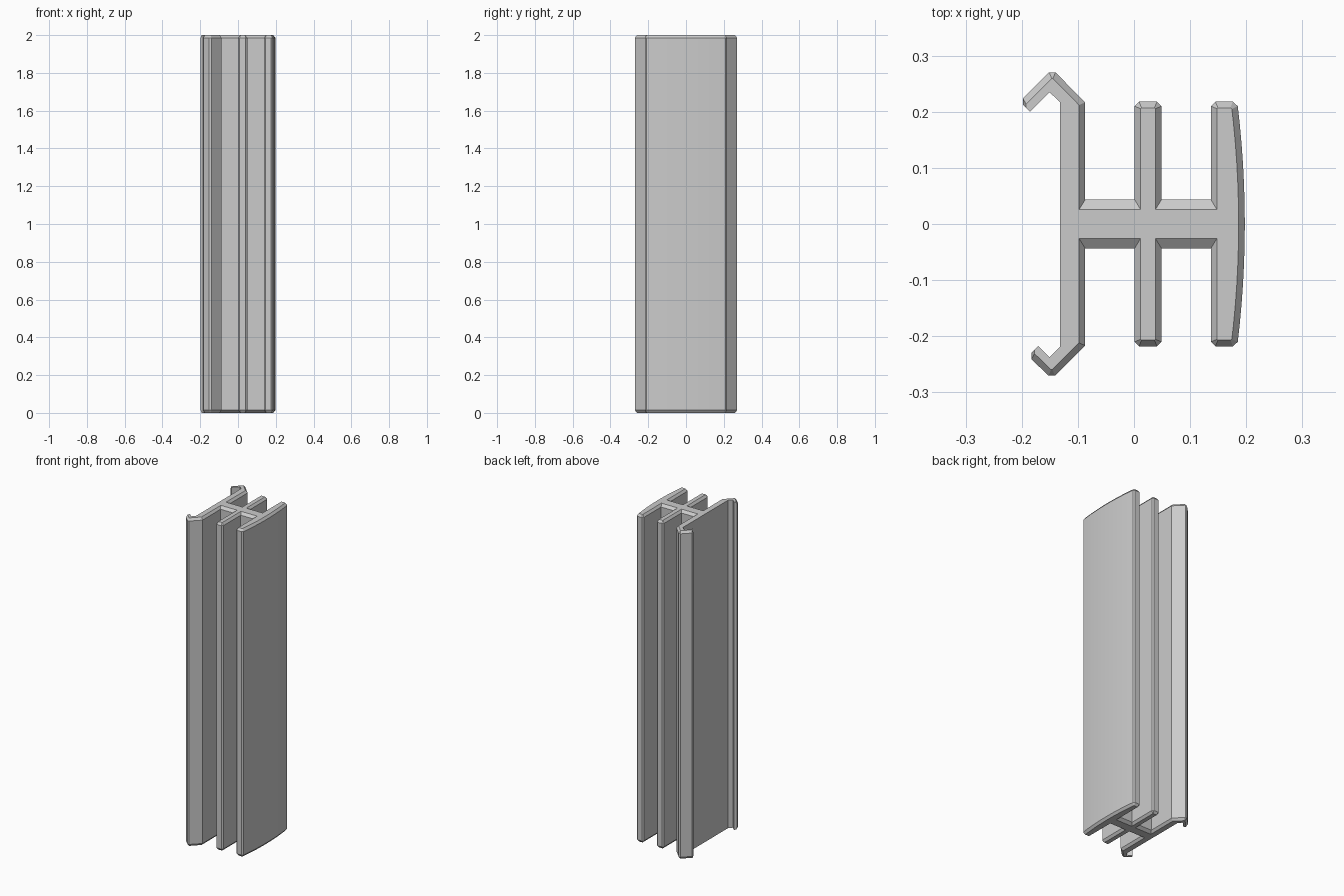
import bpy, bmesh, math
from mathutils import Vector

HEIGHT = 2.0
BEVEL_DEPTH = 0.014
CORNER_CUT = 0.008
EDGE, WEB, FLAT = 0.011, 0.018, 0.0   # bevel widths seen from above

if "Cube" in bpy.data.objects:
    bpy.data.objects.remove(bpy.data.objects["Cube"], do_unlink=True)

grey = bpy.data.materials.new("plain grey")
grey.use_nodes = True
colour = (0.6, 0.6, 0.6, 1.0)
grey.diffuse_color = colour
grey.node_tree.nodes["Principled BSDF"].inputs["Base Color"].default_value = colour

corners = []   # (position, bevel width of the following edge, corner cut)


def add(x, y, width=EDGE, cut=0.0):
    corners.append((Vector((x, y)), width, cut))


def fin_half(side):
    """Half of the middle fin, between the two webs, on one side."""
    xs = (0.049, 0.001) if side > 0 else (0.001, 0.049)
    add(xs[0], side * 0.0435)
    add(xs[0], side * 0.218, EDGE, CORNER_CUT)
    add(xs[1], side * 0.218, EDGE, CORNER_CUT)
    add(xs[1], side * 0.0435, WEB)


# Bowed face plate
add(0.137, -0.218, EDGE, CORNER_CUT)
steps = 12
for i in range(steps + 1):
    t = 2 * i / steps - 1
    add(0.184 + 0.0135 * (1 - t * t), 0.218 * t, EDGE,
        CORNER_CUT if i in (0, steps) else 0.0)
add(0.137, 0.218, EDGE, CORNER_CUT)
add(0.137, 0.0435, WEB)

# Middle fin, back half
fin_half(1)

# Clip plate with the longer back hook
add(-0.087, 0.0435)
add(-0.087, 0.2165)
add(-0.1455, 0.276, EDGE, CORNER_CUT)
add(-0.2035, 0.218, FLAT, CORNER_CUT)
add(-0.1855, 0.2, FLAT)
add(-0.1505, 0.235, FLAT)
add(-0.1315, 0.2165, FLAT)

# Shorter front hook
add(-0.1315, -0.2185, FLAT)
add(-0.1505, -0.2375, FLAT)
add(-0.1705, -0.2175, FLAT)
add(-0.1885, -0.2355, EDGE, CORNER_CUT)
add(-0.1465, -0.276, EDGE, CORNER_CUT)
add(-0.087, -0.2165)
add(-0.087, -0.0435, WEB)

# Middle fin, front half
fin_half(-1)
add(0.137, -0.0435)

# Cut the rounded corners
outline = []
for i, (p, width, cut) in enumerate(corners):
    if cut:
        before, after = corners[i - 1][0], corners[(i + 1) % len(corners)][0]
        slant = min(max(width, corners[i - 1][1]),
                    EDGE if min(width, corners[i - 1][1]) else EDGE / 2)
        outline.append((p + (before - p).normalized() * cut, slant))
        outline.append((p + (after - p).normalized() * cut, width))
    else:
        outline.append((p, width))


def inset_point(i):
    """Meeting point of the two neighbouring edges, each moved inwards."""
    before, w0 = outline[i - 1]
    p, w1 = outline[i]
    after = outline[(i + 1) % len(outline)][0]
    d0, d1 = (p - before).normalized(), (after - p).normalized()
    n0, n1 = Vector((-d0.y, d0.x)), Vector((-d1.y, d1.x))
    det = n0.x * n1.y - n0.y * n1.x
    if abs(det) < 0.01:
        return p + n0 * w0
    return p + Vector((w0 * n1.y - w1 * n0.y, w1 * n0.x - w0 * n1.x)) / det


# Extrude the profile with bevelled ends
outer = [p for p, _ in outline]
inner = [inset_point(i) for i in range(len(outline))]
levels = [(inner, 0.0), (outer, BEVEL_DEPTH),
          (outer, HEIGHT - BEVEL_DEPTH), (inner, HEIGHT)]
bm = bmesh.new()
rings = [[bm.verts.new((p.x, p.y, z)) for p in pts] for pts, z in levels]
for low, high in zip(rings, rings[1:]):
    for i in range(len(low)):
        j = (i + 1) % len(low)
        bm.faces.new((low[i], low[j], high[j], high[i]))
bm.faces.new(rings[0][::-1])
bm.faces.new(rings[-1])
bmesh.ops.remove_doubles(bm, verts=bm.verts, dist=0.0001)
bmesh.ops.recalc_face_normals(bm, faces=bm.faces)

mesh = bpy.data.meshes.new("extruded_rail")
bm.to_mesh(mesh)
bm.free()
mesh.materials.append(grey)
rail = bpy.data.objects.new("extruded_rail", mesh)
bpy.context.collection.objects.link(rail)
bpy.context.view_layer.objects.active = rail
rail.select_set(True)
bpy.ops.object.shade_smooth_by_angle(angle=math.radians(25))
